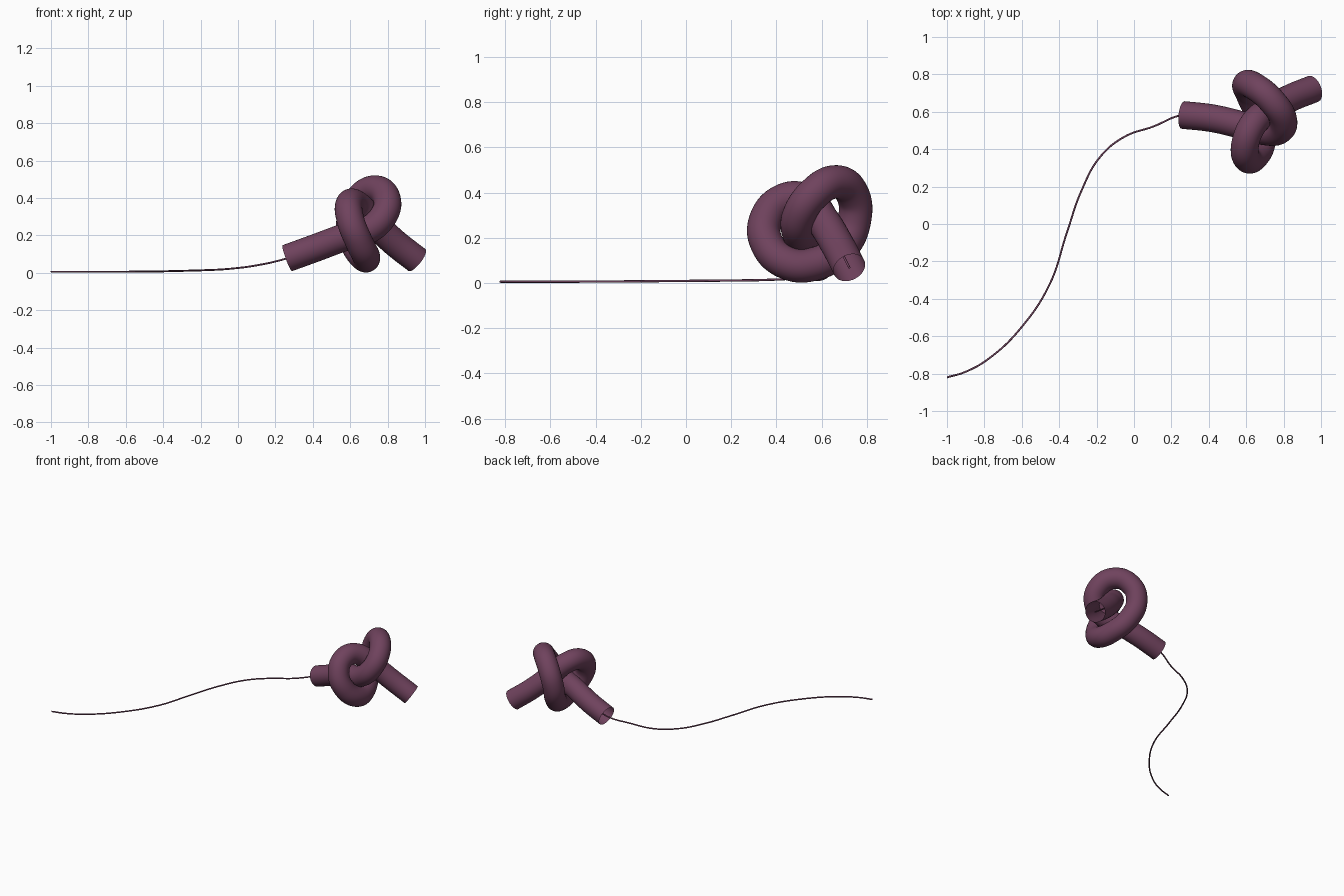
import bpy

if "Cube" in bpy.data.objects:
    bpy.data.objects.remove(bpy.data.objects["Cube"])

mat = bpy.data.materials.new("plum")
mat.diffuse_color = (0.16, 0.055, 0.11, 1)
mat.use_nodes = True
mat.node_tree.nodes["Principled BSDF"].inputs["Base Color"].default_value = mat.diffuse_color


def sweep(name, pts, radius, sides, steps):
    """Open-ended round tube along a smooth path."""
    cu = bpy.data.curves.new(name, "CURVE")
    cu.dimensions = "3D"
    cu.bevel_depth = radius
    cu.bevel_resolution = sides // 2 - 2
    cu.resolution_u = steps
    cu.use_fill_caps = False
    sp = cu.splines.new("BEZIER")
    sp.bezier_points.add(len(pts) - 1)
    for bp, p in zip(sp.bezier_points, pts):
        bp.co = p
        bp.handle_left_type = bp.handle_right_type = "AUTO"
    ob = bpy.data.objects.new(name, cu)
    bpy.context.collection.objects.link(ob)
    bpy.ops.object.select_all(action="DESELECT")
    ob.select_set(True)
    bpy.context.view_layer.objects.active = ob
    bpy.ops.object.convert(target="MESH")
    ob = bpy.context.object
    ob.name = name
    ob.data.materials.clear()
    ob.data.materials.append(mat)
    bpy.ops.object.shade_smooth()
    return ob


# overhand knot centreline, from the cord side to the free end
knot = [
    (0.263, 0.583, 0.078), (0.42, 0.565, 0.135), (0.57, 0.53, 0.19),
    (0.69, 0.497, 0.225),
    (0.775, 0.50, 0.30), (0.797, 0.56, 0.39),         # arch over the free end
    (0.735, 0.66, 0.447), (0.645, 0.735, 0.395),
    (0.60, 0.745, 0.28), (0.62, 0.69, 0.16),          # down the back
    (0.67, 0.57, 0.085), (0.685, 0.45, 0.088),        # under the first strand
    (0.645, 0.36, 0.17), (0.602, 0.353, 0.28),
    (0.595, 0.43, 0.365), (0.635, 0.53, 0.365),       # over the first strand
    (0.72, 0.605, 0.275), (0.83, 0.67, 0.168), (0.957, 0.722, 0.068),
]
sweep("knotted_tube", knot, 0.074, 32, 14)

# thin cord lying on the ground, then running inside the tube
tail = [
    (-1.0, -0.82, 0.006), (-0.9, -0.79, 0.006), (-0.77, -0.715, 0.006),
    (-0.6, -0.55, 0.006), (-0.45, -0.32, 0.007), (-0.36, -0.05, 0.009),
    (-0.28, 0.18, 0.011), (-0.18, 0.36, 0.014), (-0.05, 0.467, 0.021),
    (0.1, 0.52, 0.04),
]
sweep("cord", tail + knot, 0.005, 12, 12)
